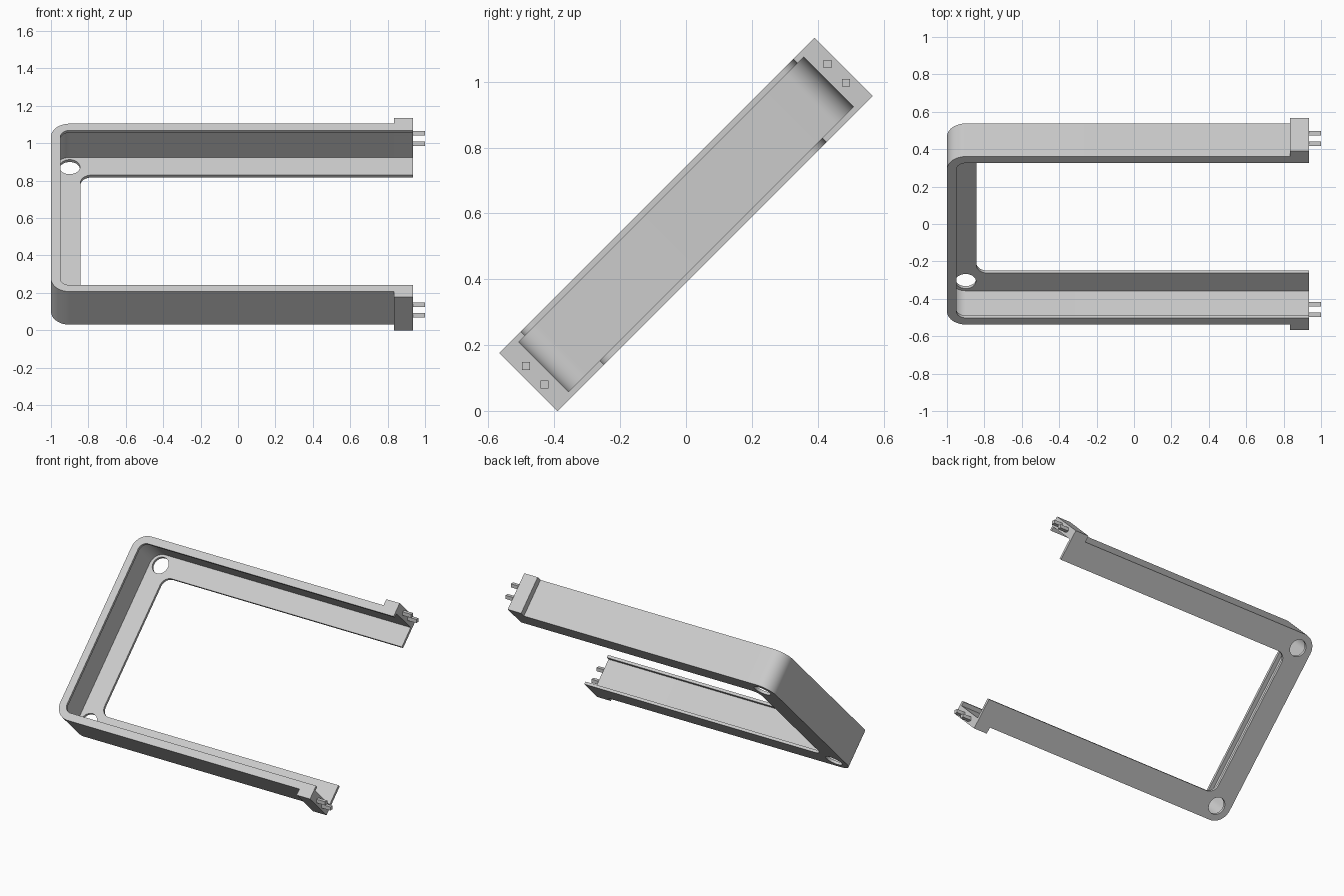
import bpy, bmesh, math
from mathutils import Matrix, Vector

cube = bpy.data.objects.get("Cube")
if cube:
    bpy.data.objects.remove(cube, do_unlink=True)

grey = bpy.data.materials.new("light grey")
grey.use_nodes = True
colour = (0.6, 0.6, 0.6, 1)
grey.diffuse_color = colour
grey.node_tree.nodes["Principled BSDF"].inputs["Base Color"].default_value = colour

HALF_W, HALF_T = 0.635, 0.125      # half width across the arms, half depth
BACK, END = -1.0, 0.935            # closed end and open end of the frame
BLOCK_OUT, BLOCK_IN = 0.677, 0.612
TILT = Matrix.Translation((0, 0, 0.567)) @ Matrix.Rotation(math.radians(45), 4, 'X')


def make_object(name, bm, matrix):
    bmesh.ops.recalc_face_normals(bm, faces=bm.faces)
    mesh = bpy.data.meshes.new(name)
    bm.to_mesh(mesh)
    bm.free()
    mesh.transform(matrix)
    mesh.materials.append(grey)
    obj = bpy.data.objects.new(name, mesh)
    bpy.context.collection.objects.link(obj)
    return obj


def box(name, low, high, matrix):
    low, high = Vector(low), Vector(high)
    bm = bmesh.new()
    bmesh.ops.create_cube(bm, size=1, matrix=Matrix.Translation((low + high) / 2)
                          @ Matrix.Diagonal((*(high - low), 1)))
    return make_object(name, bm, matrix)


def u_path(inset, radius, steps=12):
    """Rounded U outline, inset from the outside of the frame."""
    x, w = BACK + inset, HALF_W - inset
    arc = [(x + radius - radius * math.sin(a), w - radius + radius * math.cos(a))
           for a in (math.pi / 2 * i / steps for i in range(steps + 1))]
    upper = [(END, w)] + arc
    return upper + [(px, -py) for px, py in reversed(upper)]


# Channel section: inset, height, corner radius
section = [(0, -HALF_T, 0.1), (0, HALF_T, 0.1),
           (0.05, HALF_T, 0.05), (0.05, 0.107, 0.05),
           (0.023, 0.107, 0.077), (0.023, -0.107, 0.077),
           (0.157, -0.107, 0.06), (0.157, -HALF_T, 0.06)]
bm = bmesh.new()
rails = [[bm.verts.new((x, y, h)) for x, y in u_path(inset, r)]
         for inset, h, r in section]
for a, b in zip(rails, rails[1:] + rails[:1]):
    for i in range(len(a) - 1):
        bm.faces.new((a[i], a[i + 1], b[i + 1], b[i]))
for end in (0, -1):
    bm.faces.new([rail[end] for rail in rails])
frame = make_object("channel_frame", bm, TILT)

# Round holes through the flange at both corners
for side in (-1, 1):
    bm = bmesh.new()
    bmesh.ops.create_cone(bm, cap_ends=True, segments=40, radius1=0.055, radius2=0.055,
                          depth=0.08, matrix=Matrix.Translation((-0.9, side * 0.54, -0.115)))
    cutter = make_object("hole_cutter", bm, TILT)
    cutter.hide_render = True
    cut = frame.modifiers.new("corner_hole", 'BOOLEAN')
    cut.operation, cut.solver, cut.object = 'DIFFERENCE', 'EXACT', cutter
    bpy.context.view_layer.objects.active = frame
    bpy.ops.object.modifier_apply(modifier=cut.name)
    bpy.data.objects.remove(cutter, do_unlink=True)

# Connector blocks with two square pins each
for side, label in ((1, "upper"), (-1, "lower")):
    v = sorted((side * BLOCK_IN, side * BLOCK_OUT))
    box(label + "_connector_block", (0.835, v[0], -HALF_T), (END, v[1], HALF_T), TILT)
    for n, pin in ((0.04, "front"), (-0.04, "back")):
        c = TILT @ Vector((0, side * 0.648, n))
        r = 0.012
        box(f"{label}_{pin}_pin", (END - 0.02, c.y - r, c.z - r),
            (1.0, c.y + r, c.z + r), Matrix())

# Smooth the rounded corners, keep the edges sharp
bpy.ops.object.select_all(action='DESELECT')
frame.select_set(True)
bpy.context.view_layer.objects.active = frame
bpy.ops.object.shade_smooth_by_angle(angle=math.radians(30))
